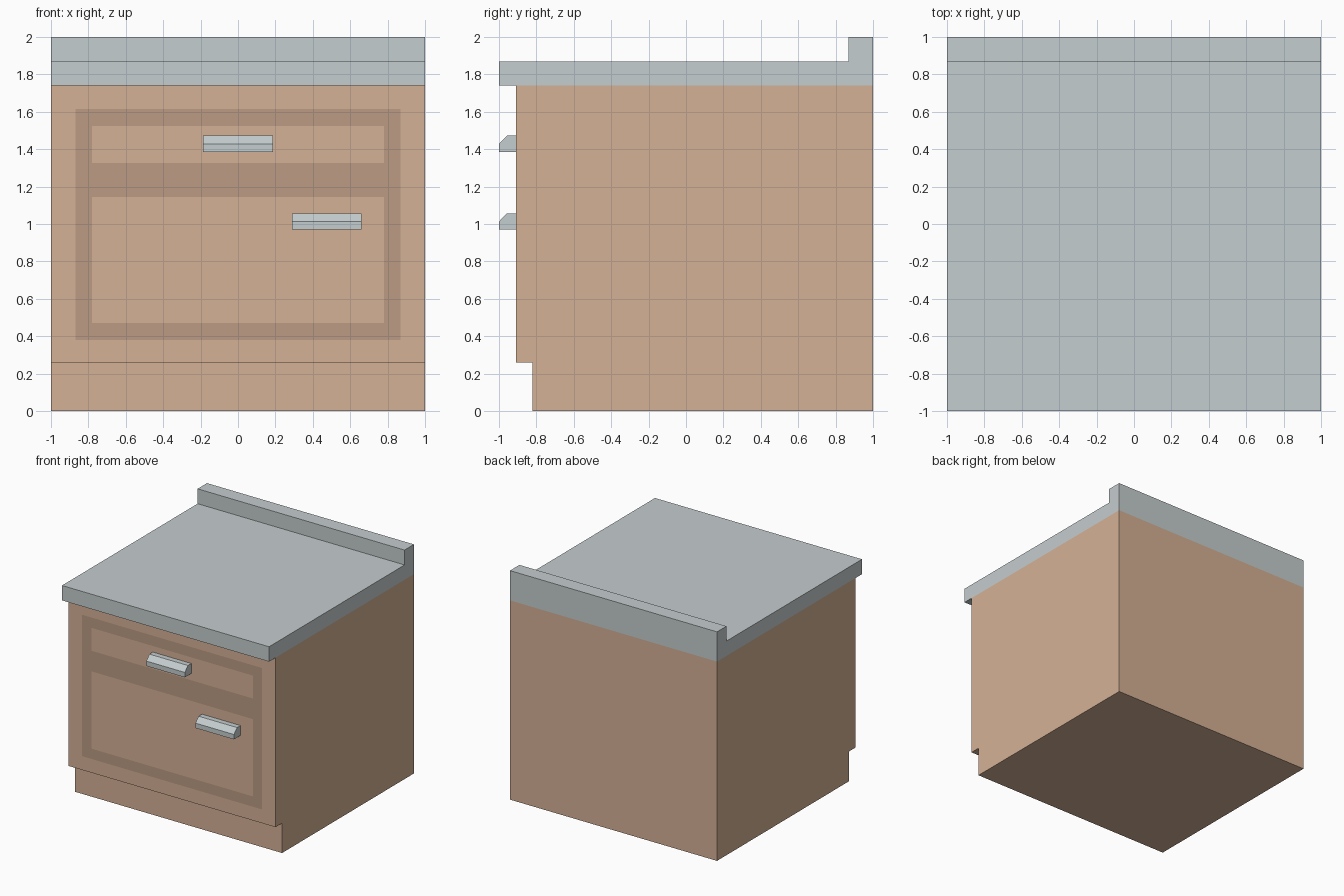
import bpy, bmesh

if "Cube" in bpy.data.objects:
    bpy.data.objects.remove(bpy.data.objects["Cube"])


def material(name, rgb):
    m = bpy.data.materials.new(name)
    m.diffuse_color = (*rgb, 1)
    m.use_nodes = True
    m.node_tree.nodes["Principled BSDF"].inputs["Base Color"].default_value = m.diffuse_color
    return m


wood = material("wood", (0.66, 0.44, 0.30))
dark_wood = material("dark_wood", (0.50, 0.33, 0.23))
metal = material("metal", (0.56, 0.61, 0.62))


def prism(profile, x0, x1):
    """Extrude a (y, z) side profile from x0 to x1."""
    bm = bmesh.new()
    face = bm.faces.new([bm.verts.new((x0, y, z)) for y, z in profile])
    ext = bmesh.ops.extrude_face_region(bm, geom=[face])["geom"]
    verts = [v for v in ext if isinstance(v, bmesh.types.BMVert)]
    bmesh.ops.translate(bm, verts=verts, vec=(x1 - x0, 0, 0))
    bmesh.ops.recalc_face_normals(bm, faces=bm.faces)
    return bm


def finish(bm, name, *mats):
    mesh = bpy.data.meshes.new(name)
    bm.to_mesh(mesh)
    bm.free()
    for m in mats:
        mesh.materials.append(m)
    obj = bpy.data.objects.new(name, mesh)
    bpy.context.collection.objects.link(obj)
    return obj


# Cabinet body with recessed plinth
FRONT = -0.91
bm = prism([(-0.82, 0), (1, 0), (1, 1.74), (FRONT, 1.74),
            (FRONT, 0.26), (-0.82, 0.26)], -1, 1)


def front_faces():
    return [f for f in bm.faces
            if f.normal.y < -0.9 and abs(f.calc_center_median().y - FRONT) < 1e-4]


# Slice only the front into panels, then tint the flush frame
cuts = [((x, 0, 0), (1, 0, 0)) for x in (-0.87, -0.78, 0.78, 0.87)]
cuts += [((0, 0, z), (0, 0, 1)) for z in (0.38, 0.47, 1.145, 1.325, 1.525, 1.615)]
for co, no in cuts:
    faces = front_faces()
    geom = {g for f in faces for g in (*f.verts, *f.edges)} | set(faces)
    bmesh.ops.bisect_plane(bm, geom=list(geom), plane_co=co, plane_no=no)
for f in front_faces():
    c = f.calc_center_median()
    in_frame = abs(c.x) < 0.87 and 0.38 < c.z < 1.615
    in_panel = abs(c.x) < 0.78 and (0.47 < c.z < 1.145 or 1.325 < c.z < 1.525)
    f.material_index = int(in_frame and not in_panel)
finish(bm, "cabinet_body", wood, dark_wood)

# Countertop with backsplash
finish(prism([(-1, 1.74), (1, 1.74), (1, 2), (0.87, 2),
              (0.87, 1.87), (-1, 1.87)], -1, 1), "countertop", metal)

# Bevelled handles
for name, x, z in (("drawer_handle", 0, 1.385), ("door_handle", 0.475, 0.97)):
    profile = [(FRONT, z), (-1, z), (-1, z + 0.043),
               (-0.957, z + 0.087), (FRONT, z + 0.087)]
    finish(prism(profile, x - 0.186, x + 0.186), name, metal)
